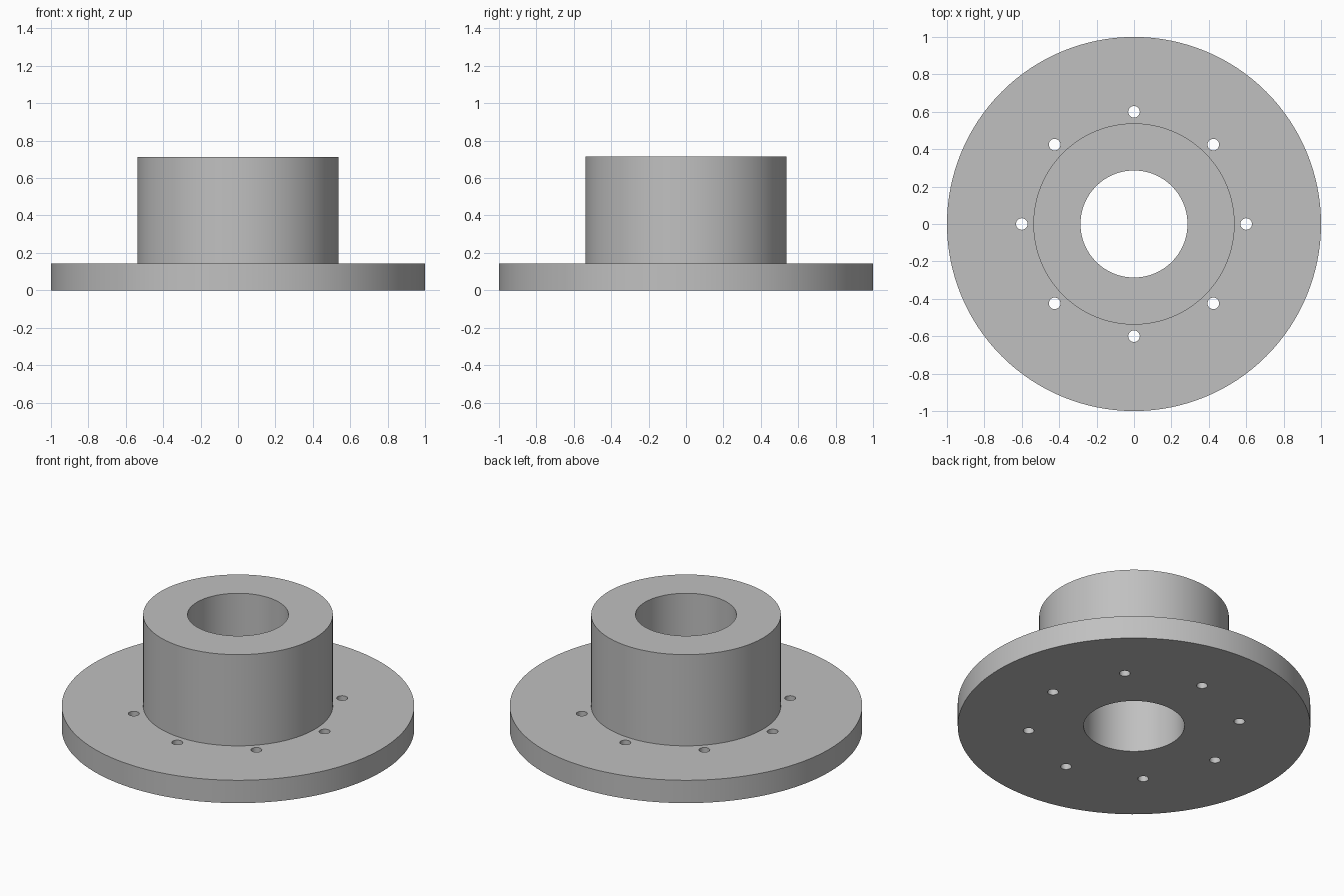
import bpy, bmesh, math
from mathutils import Matrix, Vector

if "Cube" in bpy.data.objects:
    bpy.data.objects.remove(bpy.data.objects["Cube"])

SEGMENTS = 128
FLANGE_R, HUB_R, BORE_R = 1.0, 0.538, 0.286
FLANGE_H, TOTAL_H = 0.143, 0.714
HOLE_R, HOLE_CIRCLE_R, HOLE_COUNT = 0.031, 0.6, 8

grey = bpy.data.materials.new("light_grey")
grey.diffuse_color = (0.53, 0.53, 0.53, 1)
grey.use_nodes = True
grey.node_tree.nodes["Principled BSDF"].inputs["Base Color"].default_value = grey.diffuse_color


def make_object(name, bm):
    bmesh.ops.recalc_face_normals(bm, faces=bm.faces)
    mesh = bpy.data.meshes.new(name)
    bm.to_mesh(mesh)
    bm.free()
    mesh.materials.append(grey)
    obj = bpy.data.objects.new(name, mesh)
    bpy.context.collection.objects.link(obj)
    return obj


# Flange and hub: one closed profile turned around z
profile = [(BORE_R, 0), (FLANGE_R, 0), (FLANGE_R, FLANGE_H),
           (HUB_R, FLANGE_H), (HUB_R, TOTAL_H), (BORE_R, TOTAL_H)]
bm = bmesh.new()
rings = []
for r, z in profile:
    rings.append([bm.verts.new((r * math.cos(math.tau * i / SEGMENTS),
                                r * math.sin(math.tau * i / SEGMENTS), z))
                  for i in range(SEGMENTS)])
for k, ring in enumerate(rings):
    upper = rings[(k + 1) % len(rings)]
    for i in range(SEGMENTS):
        j = (i + 1) % SEGMENTS
        bm.faces.new((ring[i], ring[j], upper[j], upper[i]))
body = make_object("flanged_hub", bm)

# Bolt holes: a ring of cylinders cut through the flange
bm = bmesh.new()
for i in range(HOLE_COUNT):
    a = math.tau * i / HOLE_COUNT
    centre = Vector((HOLE_CIRCLE_R * math.cos(a), HOLE_CIRCLE_R * math.sin(a), FLANGE_H / 2))
    bmesh.ops.create_cone(bm, cap_ends=True, segments=32, radius1=HOLE_R, radius2=HOLE_R,
                          depth=FLANGE_H * 2, matrix=Matrix.Translation(centre))
cutter = make_object("bolt_hole_cutter", bm)
cutter.hide_render = True
cutter.display_type = 'WIRE'

cut = body.modifiers.new("bolt_holes", 'BOOLEAN')
cut.operation = 'DIFFERENCE'
cut.solver = 'EXACT'
cut.object = cutter

# Apply the cut, then smooth the round walls and keep the rims sharp
bpy.context.view_layer.objects.active = body
body.select_set(True)
bpy.ops.object.modifier_apply(modifier=cut.name)
bpy.data.objects.remove(cutter)
bpy.ops.object.shade_smooth_by_angle(angle=math.radians(30))
